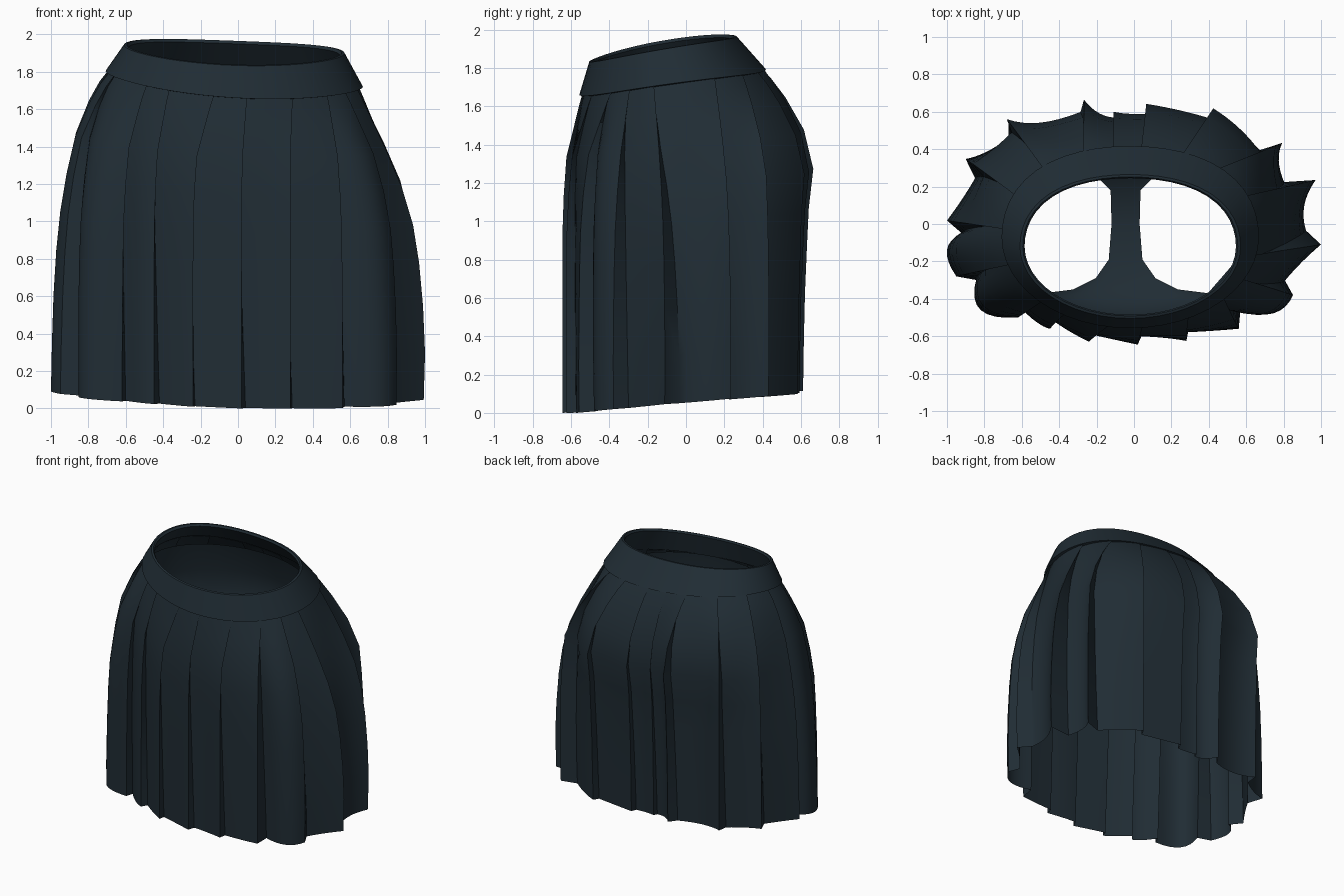
import bpy, math
from math import sin, cos, pi, radians, atan2, hypot

cloth = bpy.data.materials.new("dark slate cloth")
cloth.diffuse_color = (0.0145, 0.0255, 0.0345, 1)


def grid_object(name, rows, closed, angle=30):
    """Skin a list of equally long point rows with quads."""
    n = len(rows[0])
    faces = []
    for r in range(len(rows) - 1):
        for c in range(n if closed else n - 1):
            d = (c + 1) % n
            faces.append((r * n + c, (r + 1) * n + c, (r + 1) * n + d, r * n + d))
    mesh = bpy.data.meshes.new(name)
    mesh.from_pydata([p for row in rows for p in row], [], faces)
    mesh.materials.append(cloth)
    ob = bpy.data.objects.new(name, mesh)
    bpy.context.collection.objects.link(ob)
    bpy.ops.object.select_all(action='DESELECT')
    ob.select_set(True)
    bpy.context.view_layer.objects.active = ob
    bpy.ops.object.shade_smooth_by_angle(angle=radians(angle))
    return ob


def band_low_z(x, y):
    return 1.725 + 0.135 * (y + 0.07) - 0.058 * x + 0.075 * x * x


def band_top_z(x, y):
    return 1.905 + 0.17 * (y + 0.1) - 0.035 * x + 0.06 * x * x


def hem_z(x, y):
    return max(0, 0.055 + 0.085 * y - 0.025 * x + 0.025 * x * x)


def waist_point(a, cy, rx, ry):
    """Oval that is a little squarer at the back."""
    k = 1 + (0.035 * sin(2 * a) ** 2 if sin(a) > 0 else 0)
    return -0.02 + rx * k * cos(a), cy + ry * k * sin(a)


def ring(cy, rx, ry, height, dz=0, n=48):
    pts = [waist_point(2 * pi * i / n, cy, rx, ry) for i in range(n)]
    return [(x, y, height(x, y) + dz) for x, y in pts]


# waistband: inner wall, rolled top rim and outer wall
grid_object("waistband", [
    ring(-0.07, 0.655, 0.455, band_low_z, 0.005),
    ring(-0.12, 0.565, 0.365, band_top_z, -0.015),
    ring(-0.12, 0.575, 0.372, band_top_z),
    ring(-0.12, 0.590, 0.385, band_top_z, -0.003),
    ring(-0.07, 0.688, 0.487, band_low_z),
    ring(-0.07, 0.665, 0.464, band_low_z, -0.004),
], True, 40)

# pleats: angle on the waist (degrees), then start, belly and tip at the hem
PLEATS = [
    (-84, (-0.23, -0.59), (-0.11, -0.615), (0.02, -0.645)),
    (-62, (0.04, -0.60), (0.15, -0.605), (0.28, -0.625)),
    (-42, (0.29, -0.575), (0.42, -0.57), (0.56, -0.56)),
    (-28, (0.57, -0.46), (0.75, -0.475), (0.85, -0.38)),
    (-12, (0.81, -0.30), (0.90, -0.20), (1.0, -0.11)),
    (27, (0.92, -0.03), (0.91, 0.11), (0.97, 0.25)),
    (48, (0.80, 0.24), (0.77, 0.36), (0.79, 0.46)),
    (66, (0.67, 0.42), (0.54, 0.53), (0.40, 0.62)),
    (85, (0.38, 0.57), (0.22, 0.60), (0.06, 0.63)),
    (98, (0.05, 0.58), (-0.04, 0.58), (-0.11, 0.595)),
    (112, (-0.12, 0.56), (-0.20, 0.58), (-0.27, 0.65)),
    (132, (-0.31, 0.58), (-0.50, 0.54), (-0.67, 0.58)),
    (153, (-0.67, 0.49), (-0.79, 0.41), (-0.90, 0.37)),
    (175, (-0.85, 0.26), (-0.92, 0.14), (-1.0, 0.02)),
    (198, (-0.92, -0.05), (-1.0, -0.14), (-0.95, -0.28)),
    (226, (-0.84, -0.30), (-0.82, -0.46), (-0.62, -0.50)),
    (239, (-0.60, -0.45), (-0.52, -0.525), (-0.45, -0.56)),
    (261, (-0.42, -0.52), (-0.33, -0.58), (-0.24, -0.63)),
]

# outward swelling from waist (0) to hem (1) for each side of the body
STEP = [0, 0.04, 0.10, 0.20, 0.32, 0.44, 0.56, 0.70, 0.85, 1.0]
RIGHT = [0, 0.09, 0.22, 0.43, 0.66, 0.82, 0.91, 0.97, 1.0, 0.98]
LEFT = [0, 0.18, 0.37, 0.59, 0.73, 0.83, 0.90, 0.95, 0.98, 1.0]
FRONT = [0, 0.20, 0.45, 0.85, 0.96, 1.0, 1.0, 1.0, 1.0, 1.0]
BACK = [0, 0.30, 0.65, 1.08, 1.28, 1.15, 1.10, 1.05, 1.02, 1.0]


def polar(p):
    y = p[1] / 0.64 * (0.94 if p[1] > 0 else 1)
    return atan2(y, p[0]), hypot(p[0], y)


# each pleat is a curve from under the previous tip out to its own tip
columns = []
N = 9
for i, (deg, p0, p1, p2) in enumerate(PLEATS):
    prev = PLEATS[i - 1]
    w1, w0 = radians(deg), radians(prev[0])
    if i == 0:
        w0 -= 2 * pi
    r0, r1 = polar(prev[3])[1], polar(p2)[1]
    for k in range(N):
        u = k / (N - 1)
        b0, b1, b2 = (1 - u) * (1 - 2 * u), 4 * u * (1 - u), u * (2 * u - 1)
        a, r = polar([b0 * p0[c] + b1 * p1[c] + b2 * p2[c] for c in (0, 1)])
        mean = (r0 + (r1 - r0) * u) * 0.965
        t = 0.962 + 0.02 * u
        w = w0 + (w1 - w0) * u - 0.05 * (1 - u)
        columns.append((u, a, waist_point(w, -0.07, 0.68 * t, 0.48 * t), r, mean))

rows = []
for j, s in enumerate(STEP):
    row = []
    depth = min(1, 0.5 + 1.2 * s)           # pleats open towards the hem
    for u, a, top, r, mean in columns:
        a -= 0.06 * (1 - u) * (1 - s)       # and tuck under higher up
        r = mean + (r - mean) * depth
        hem = (r * cos(a), 0.64 * r * sin(a))
        side = RIGHT[j] if cos(a) > 0 else LEFT[j]
        face = BACK[j] if sin(a) > 0 else FRONT[j]
        f = side * cos(a) ** 2 + face * sin(a) ** 2
        x = top[0] + (hem[0] - top[0]) * f
        y = top[1] + (hem[1] - top[1]) * f
        z0, z1 = band_low_z(*top) + 0.012, hem_z(*hem)
        row.append((x, y, z0 + (z1 - z0) * s))
    rows.append(row)
grid_object("pleated_skirt", rows, True, 35)

# inner brief: centre y, z, half width, y at the side edges
BRIEF = [
    (-0.50, 1.68, 0.63, -0.08), (-0.53, 1.50, 0.67, -0.08), (-0.53, 1.36, 0.64, -0.14),
    (-0.49, 1.20, 0.44, -0.37), (-0.42, 1.08, 0.28, -0.35), (-0.32, 1.03, 0.16, -0.29),
    (-0.20, 0.99, 0.09, -0.19), (0.00, 0.97, 0.075, 0.00), (0.18, 1.00, 0.08, 0.18),
    (0.32, 1.10, 0.18, 0.28), (0.44, 1.24, 0.38, 0.33), (0.48, 1.38, 0.62, 0.00),
    (0.46, 1.54, 0.66, -0.08), (0.37, 1.77, 0.63, -0.08),
]
rows = []
for yc, z, hw, ys in BRIEF:
    row = []
    for k in range(17):
        a = -pi / 2 + pi * k / 16
        row.append((-0.045 + hw * sin(a), yc + (ys - yc) * (1 - cos(a)), z))
    rows.append(row)
grid_object("inner_brief", rows, False, 60)
